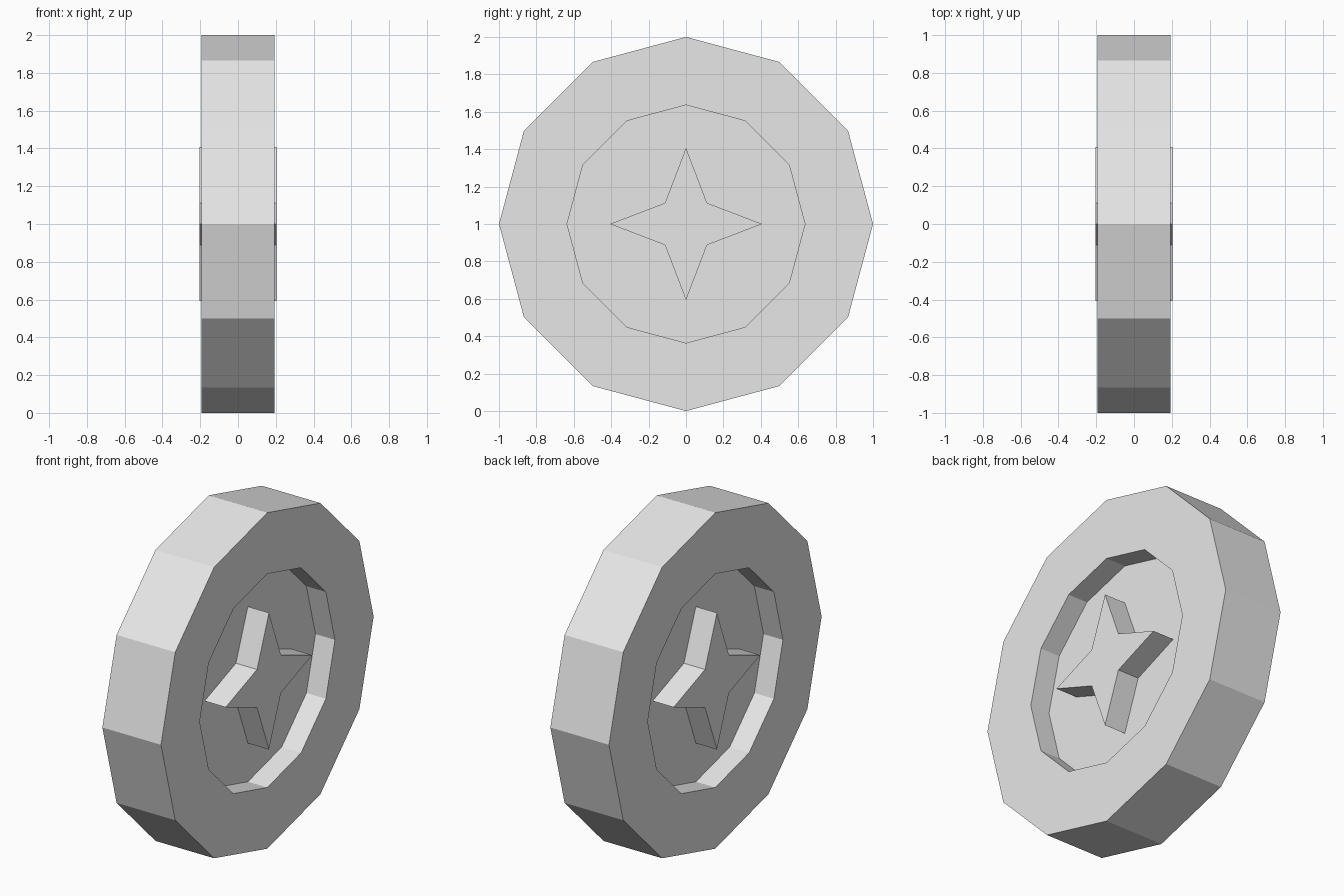
import bpy, bmesh
from math import pi, sin, cos, tau
from mathutils import Vector, Matrix

SIDES = 12
CENTRE = Vector((0, 0, 1))
HALF_WIDTH, FLOOR, STAR_FACE = 0.193, 0.065, 0.204
RIM, RECESS = 1.0, 0.636

cube = bpy.data.objects.get("Cube")
if cube:
    bpy.data.objects.remove(cube, do_unlink=True)

grey = bpy.data.materials.new("light_grey")
grey.use_nodes = True
colour = (0.8, 0.8, 0.8, 1)
grey.diffuse_color = colour
grey.node_tree.nodes["Principled BSDF"].inputs["Base Color"].default_value = colour


def finish(bm, name):
    bmesh.ops.recalc_face_normals(bm, faces=bm.faces)
    mesh = bpy.data.meshes.new(name)
    bm.to_mesh(mesh)
    bm.free()
    mesh.materials.append(grey)
    obj = bpy.data.objects.new(name, mesh)
    obj.location = CENTRE
    bpy.context.collection.objects.link(obj)
    return obj


# Wheel: half section (x, radius) turned about the x axis, recessed on both sides
half = [(FLOOR, 0), (FLOOR, RECESS), (HALF_WIDTH, RECESS), (HALF_WIDTH, RIM)]
section = half + [(-x, r) for x, r in reversed(half)]
bm = bmesh.new()
verts = [bm.verts.new((x, 0, r)) for x, r in section]
edges = [bm.edges.new(pair) for pair in zip(verts, verts[1:])]
bmesh.ops.spin(bm, geom=verts + edges, cent=(0, 0, 0), axis=(1, 0, 0),
               angle=tau, steps=SIDES)
bmesh.ops.remove_doubles(bm, verts=bm.verts, dist=0.0001)
bmesh.ops.dissolve_limit(bm, angle_limit=0.01, verts=bm.verts, edges=bm.edges)
finish(bm, "wheel")


# Four-pointed star standing in each recess
def star(name, side):
    bm = bmesh.new()
    ring = []
    for i in range(8):
        r = 0.159 if i % 2 else 0.407
        a = i * pi / 4
        ring.append(bm.verts.new((side * FLOOR, r * cos(a), r * sin(a))))
    face = bm.faces.new(ring)
    new = bmesh.ops.extrude_face_region(bm, geom=[face], use_keep_orig=True)
    moved = [v for v in new["geom"] if isinstance(v, bmesh.types.BMVert)]
    bmesh.ops.translate(bm, verts=moved, vec=(side * (STAR_FACE - FLOOR), 0, 0))
    return finish(bm, name)


star("left_star", 1)
star("right_star", -1)
